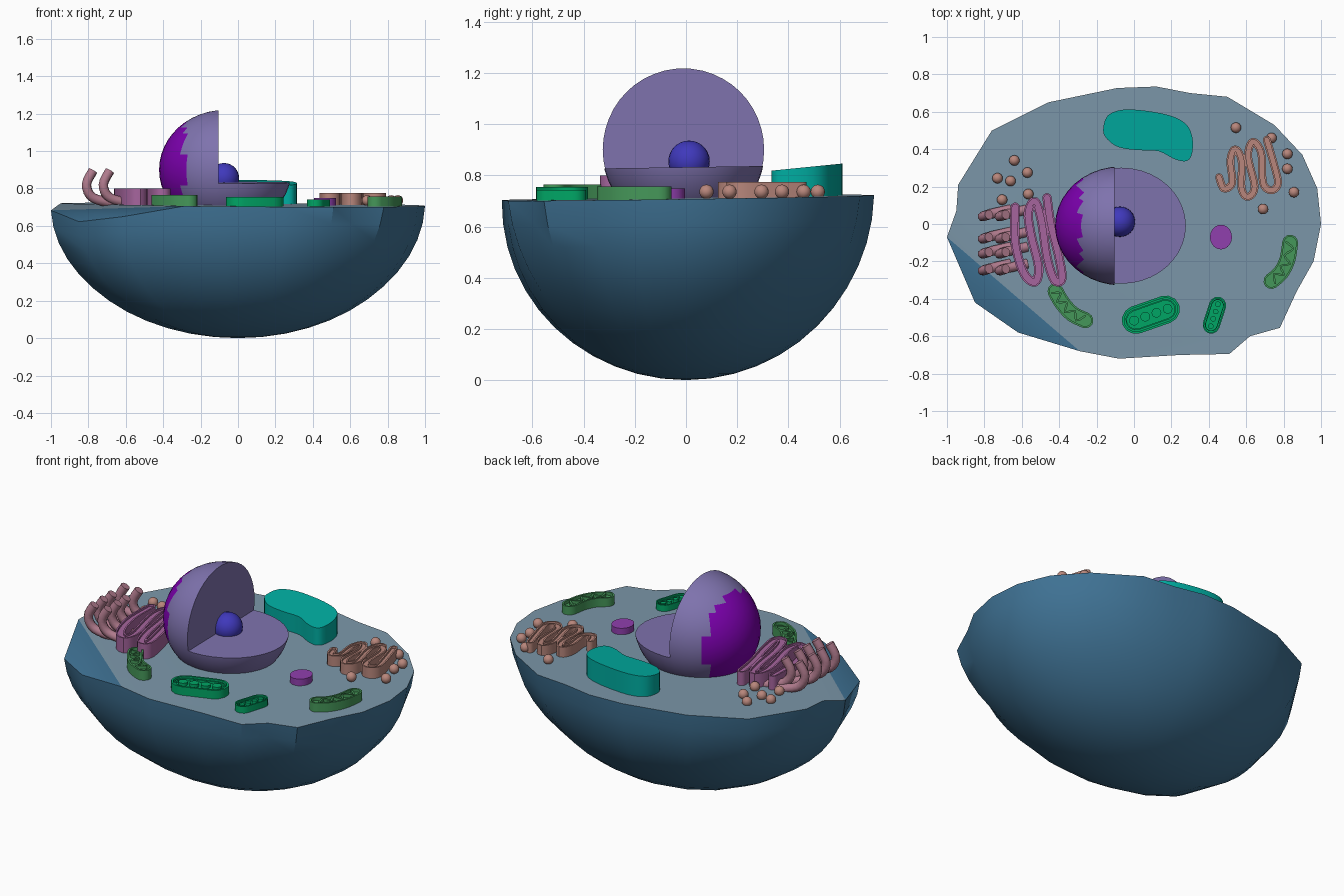
import bpy, bmesh
from math import sin, cos, pi, atan2, radians
from mathutils import Vector, Matrix

if "Cube" in bpy.data.objects:
    bpy.data.objects.remove(bpy.data.objects["Cube"])

BASE = 0.69  # parts start just under the cut face of the cell


def material(name, r, g, b):
    m = bpy.data.materials.new(name)
    m.diffuse_color = (r, g, b, 1)
    m.use_nodes = True
    m.node_tree.nodes["Principled BSDF"].inputs["Base Color"].default_value = m.diffuse_color
    return m


SHELL = material("shell_blue", 0.05, 0.17, 0.30)
CAP = material("cut_face_blue", 0.20, 0.31, 0.40)
NUC = material("nucleus_lilac", 0.21, 0.17, 0.42)
PURPLE = material("purple", 0.20, 0.0, 0.42)
BLUE = material("core_blue", 0.05, 0.04, 0.5)
TEAL = material("teal", 0.0, 0.42, 0.36)
GREEN = material("bright_green", 0.0, 0.38, 0.13)
LEAF = material("leaf_green", 0.06, 0.31, 0.10)
MAUVE = material("mauve", 0.38, 0.13, 0.34)
PINK = material("pink", 0.44, 0.20, 0.27)
TAN = material("tan_pink", 0.48, 0.24, 0.20)
VIOLET = material("violet", 0.28, 0.05, 0.42)


def finish(bm, name, *mats):
    bmesh.ops.recalc_face_normals(bm, faces=bm.faces)
    me = bpy.data.meshes.new(name)
    bm.to_mesh(me)
    bm.free()
    for m in mats:
        me.materials.append(m)
    ob = bpy.data.objects.new(name, me)
    bpy.context.collection.objects.link(ob)
    return ob


def spline(pts, closed=False, n=5):
    """Catmull-Rom curve through the points."""
    p = [Vector(q) for q in pts]
    c = len(p)
    at = (lambda i: p[i % c]) if closed else (lambda i: p[max(0, min(c - 1, i))])
    out = []
    for i in range(c if closed else c - 1):
        a, b, d, e = at(i - 1), at(i), at(i + 1), at(i + 2)
        for k in range(n):
            t = k / n
            out.append(0.5 * (2 * b + (d - a) * t + (2 * a - 5 * b + 4 * d - e) * t * t
                              + (3 * b - a - 3 * d + e) * t ** 3))
    return out if closed else out + [p[-1]]


def band(path, w):
    """Left and right sides of a round-ended strip along a path."""
    r, left, right = w / 2, [], []

    def add(p, t, half):
        s = Vector((-t.y, t.x)) * half
        left.append(p + s)
        right.append(p - s)
    tan = [(path[min(i + 1, len(path) - 1)] - path[max(i - 1, 0)]).normalized()
           for i in range(len(path))]
    caps = [radians(a) for a in (85, 60, 30)]
    for a in caps:
        add(path[0] - tan[0] * r * sin(a), tan[0], r * cos(a))
    for p, t in zip(path, tan):
        add(p, t, r)
    for a in reversed(caps):
        add(path[-1] + tan[-1] * r * sin(a), tan[-1], r * cos(a))
    return left, right


def wall(bm, loop, z0, z1):
    lo = [bm.verts.new((p.x, p.y, z0)) for p in loop]
    hi = [bm.verts.new((p.x, p.y, z1)) for p in loop]
    for i in range(len(loop)):
        j = (i + 1) % len(loop)
        bm.faces.new((lo[i], lo[j], hi[j], hi[i]))
    return hi


def slab(bm, path, w, z1):
    l, r = band(path, w)
    hi = wall(bm, l + r[::-1], BASE, z1)
    for i in range(len(l) - 1):
        bm.faces.new((hi[i], hi[i + 1], hi[-2 - i], hi[-1 - i]))


def rim(bm, path, w, t, z1):
    lo, ro = band(path, w)
    li, ri = band(path, w - 2 * t)
    a = wall(bm, lo + ro[::-1], BASE, z1)
    b = wall(bm, li + ri[::-1], BASE, z1)
    for i in range(len(a)):
        j = (i + 1) % len(a)
        bm.faces.new((a[i], a[j], b[j], b[i]))


def prism(bm, loop, z1):
    bm.faces.new(wall(bm, loop, BASE, z1))


def ring(x, y, rx, ry, n=20):
    return [Vector((x + rx * cos(2 * pi * i / n), y + ry * sin(2 * pi * i / n))) for i in range(n)]


def ball(bm, loc, r, u=16, v=10):
    bmesh.ops.create_uvsphere(bm, u_segments=u, v_segments=v, radius=r,
                              matrix=Matrix.Translation(loc))


# Cell body: irregular rim tapering to a half ellipsoid, with a folded front left corner
RIM = [(1, 0), (.98, .19), (.9, .37), (.75, .53), (.5, .68), (.3, .7), (.12, .735), (-.09, .727),
       (-.46, .65), (-.76, .5), (-.94, .21), (-.95, .07), (-1, -.07), (-.85, -.42), (-.62, -.58),
       (-.29, -.68), (-.08, -.72), (.25, -.7), (.51, -.695), (.62, -.6), (.78, -.555),
       (.87, -.36), (.96, -.2)]
DROP = {12: .035, 13: .09, 14: .06}
bm = bmesh.new()
rings, STEPS = [], 12
top = [.713 - .006 * x + .014 * y - DROP.get(i, 0) for i, (x, y) in enumerate(RIM)]
for k in range(STEPS):
    t = k / STEPS
    mix, s = min(1, t * 2.2), cos(t * pi / 2)
    row = []
    for i, (x, y) in enumerate(RIM):
        a = atan2(y / .73, x / .98)
        row.append(bm.verts.new((s * (x + (.98 * cos(a) - x) * mix), s * (y + (.73 * sin(a) - y) * mix),
                                 top[i] * (1 - sin(t * pi / 2)))))
    rings.append(row)
tip = bm.verts.new((0, 0, 0))
N = len(RIM)
for i in range(N):
    j = (i + 1) % N
    for a, b in zip(rings, rings[1:]):
        bm.faces.new((a[i], a[j], b[j], b[i]))
    bm.faces.new((rings[-1][i], rings[-1][j], tip))
fold = bm.faces.new(rings[0][12:16])
cap = bm.faces.new([v for i, v in enumerate(rings[0]) if i not in (13, 14)])
cap.material_index = 1
finish(bm, "cell_body", SHELL, CAP)


# Nucleus: standing half dome and low half disc cut from one ellipsoid
def nucleus_piece(name, cuts):
    bm = bmesh.new()
    ball(bm, (0, 0, 0), 1, 40, 24)
    bmesh.ops.transform(bm, verts=bm.verts, matrix=Matrix.Translation((-.068, -.01, .9))
                        @ Matrix.Diagonal((.354, .318, .32, 1)))
    for co, no in cuts:
        res = bmesh.ops.bisect_plane(bm, geom=bm.verts[:] + bm.edges[:] + bm.faces[:], dist=1e-5,
                                     plane_co=co, plane_no=no, clear_outer=True)
        edges = [e for e in res["geom_cut"] if isinstance(e, bmesh.types.BMEdge)]
        bmesh.ops.edgeloop_fill(bm, edges=edges)
    for f in bm.faces:
        c = f.calc_center_median()
        f.material_index = int(c.x < -.29 and c.y > -.27)
    finish(bm, name, NUC, PURPLE)


FLOOR = ((0, 0, BASE), (0, 0, -1))
nucleus_piece("nucleus_dome", [FLOOR, ((-.105, 0, 0), (1, 0, 0))])
nucleus_piece("nucleus_disc", [FLOOR, ((0, 0, .832), (0, -.015, 1)), ((-.105, 0, 0), (-1, 0, 0))])
bm = bmesh.new()
ball(bm, (-.075, .012, .855), .081, 24, 14)
finish(bm, "nucleolus", BLUE)

# Kidney-shaped vacuole and small round body
bm = bmesh.new()
prism(bm, spline([(-.165, .5), (-.14, .58), (-.05, .612), (.1, .6), (.22, .57), (.29, .52), (.315, .44),
                  (.305, .36), (.27, .335), (.21, .35), (.13, .39), (.02, .395), (-.08, .41),
                  (-.14, .45)], True, 3), .835)
for v in bm.verts:
    if v.co.z > .8:
        v.co.z += .1 * (v.co.y - .5)
finish(bm, "vacuole", TEAL)
bm = bmesh.new()
prism(bm, ring(.465, -.07, .059, .066), .748)
finish(bm, "small_round_body", VIOLET)

# Mitochondria: bean with raised rim and a zigzag inner ridge
for name, pts, w, z in (("mitochondrion_right", [(.835, -.1), (.82, -.19), (.785, -.26), (.735, -.305)], .085, .757),
                        ("mitochondrion_left", [(-.42, -.36), (-.385, -.42), (-.33, -.48), (-.26, -.515)], .085, .765)):
    bm = bmesh.new()
    path = spline(pts)
    slab(bm, path, w, z - .018)
    rim(bm, path, w, .01, z)
    zig = []
    for i in range(0, len(path), 2):
        d = (path[min(i + 1, len(path) - 1)] - path[max(i - 1, 0)]).normalized()
        zig.append(path[i] + Vector((-d.y, d.x)) * w * .24 * (1 if i % 4 else -1))
    slab(bm, spline(zig, n=3), .011, z)
    finish(bm, name, LEAF)

# Chloroplasts: capsule with double rim and a row of discs
for name, a, b, w, r, z in (("chloroplast_large", (.01, -.513), (.17, -.457), .15, .026, .755),
                            ("chloroplast_small", (.413, -.54), (.447, -.435), .092, .015, .742)):
    bm = bmesh.new()
    a, b = Vector(a), Vector(b)
    path = [a, a.lerp(b, .5), b]
    slab(bm, path, w, z - .02)
    rim(bm, path, w, w * .08, z)
    rim(bm, path, w * .74, w * .05, z - .007)
    for k in range(4):
        c = a.lerp(b, -.06 + k * 1.12 / 3)
        prism(bm, ring(c.x, c.y, r, r, 14), z - .003)
    finish(bm, name, GREEN)

# Folded membranes: snaking strips with raised edges
for name, pts, w, z, mat in (
        ("folded_membrane_left", [(-.635, .09), (-.635, -.1), (-.59, -.26), (-.53, -.31), (-.51, -.23),
                                  (-.55, -.06), (-.565, .06), (-.53, .12), (-.495, .02), (-.465, -.18),
                                  (-.425, -.3), (-.385, -.29), (-.405, -.16), (-.445, 0), (-.465, .14)],
         .05, .80, MAUVE),
        ("stacked_membrane_right", [(.455, .25), (.48, .19), (.525, .22), (.515, .34), (.54, .40), (.575, .34),
                                    (.575, .19), (.61, .145), (.645, .20), (.61, .36), (.635, .44), (.68, .38),
                                    (.69, .22), (.735, .18), (.77, .22), (.745, .33), (.71, .45)],
         .042, .775, TAN)):
    bm = bmesh.new()
    path = spline(pts)
    slab(bm, path, w, z - .012)
    rim(bm, path, w, .009, z)
    finish(bm, name, mat)

# Bent tubes curling up at the left edge
cu = bpy.data.curves.new("bent_tubes", "CURVE")
cu.dimensions, cu.bevel_depth, cu.bevel_resolution = "3D", .026, 2
cu.use_fill_caps = True
cu.materials.append(PINK)
for y in (.06, -.06, -.14, -.23):
    for dx in (0, .09):
        sp = cu.splines.new("POLY")
        pts = spline([(-.775 + dx, y - .01, .895), (-.81 + dx, y - .02, .82), (-.775 + dx, y - .008, .75),
                      (-.66 + dx, y + .018, .72)], n=4)
        sp.points.add(len(pts) - 1)
        for q, p in zip(sp.points, pts):
            q.co = (*p, 1)
bpy.context.collection.objects.link(bpy.data.objects.new("bent_tubes", cu))

# Vesicles around both folded membranes
bm = bmesh.new()
for x, y in ((-.64, .34), (-.73, .245), (-.66, .23), (-.57, .275), (-.565, .16), (-.705, .13), (.545, .515),
             (.735, .46), (.82, .375), (.82, .295), (.855, .17), (.69, .08)):
    ball(bm, (x, y, .736), .028)
finish(bm, "vesicles", TAN)

for ob in bpy.context.collection.objects:
    if ob.type == "MESH":
        ob.select_set(True)
        bpy.context.view_layer.objects.active = ob
bpy.ops.object.shade_smooth_by_angle(angle=radians(35))
